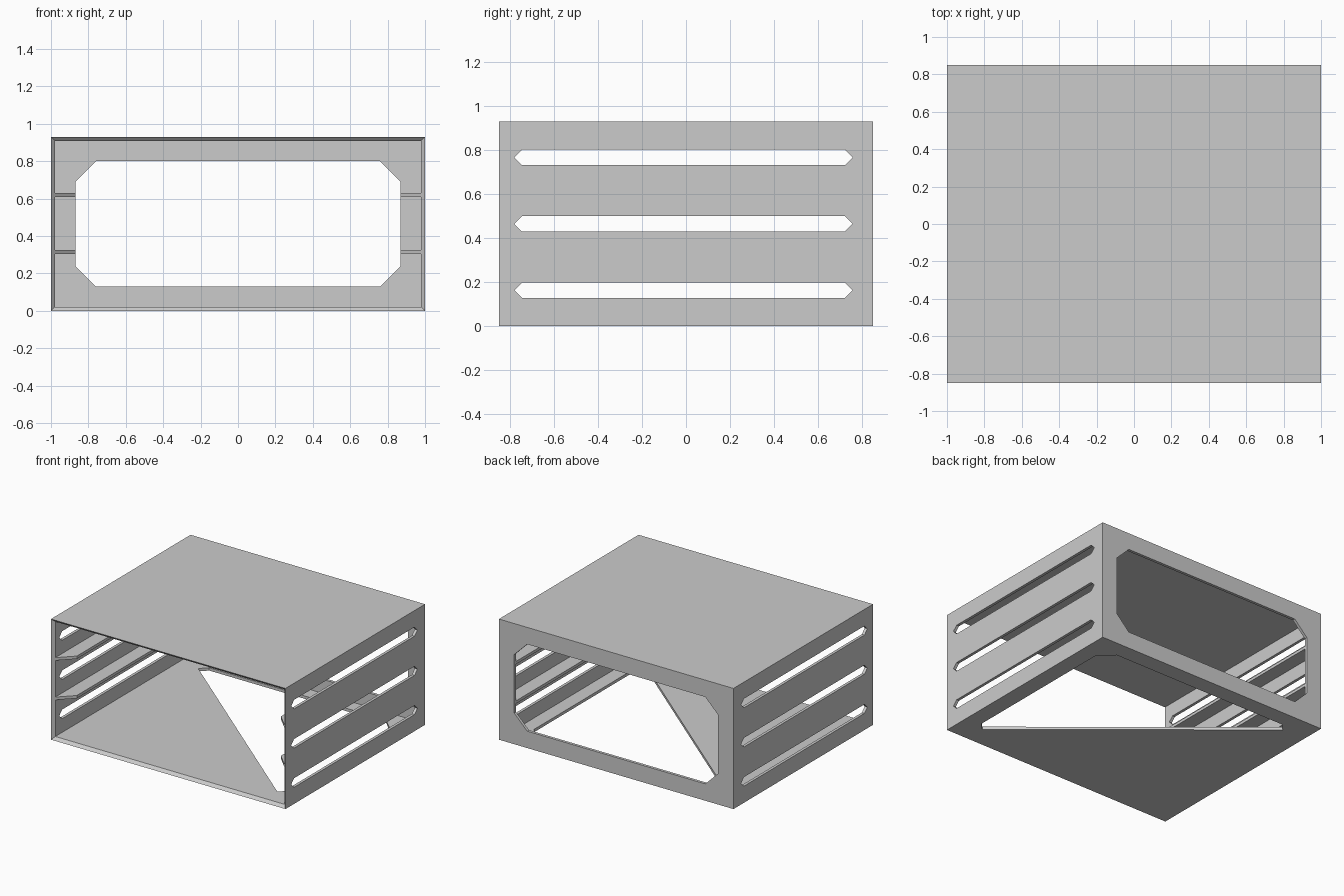
import bpy, bmesh
from mathutils import Vector

if "Cube" in bpy.data.objects:
    bpy.data.objects.remove(bpy.data.objects["Cube"], do_unlink=True)

W, D, H, T = 1.0, 0.85, 0.93, 0.022   # half width, half depth, height, wall

grey = bpy.data.materials.new("plain grey")
grey.use_nodes = True
grey.diffuse_color = (0.6, 0.6, 0.6, 1)
grey.node_tree.nodes["Principled BSDF"].inputs["Base Color"].default_value = grey.diffuse_color


def loft(name, rings):
    """Skin a list of equal closed rings and cap both ends."""
    bm = bmesh.new()
    rows = [[bm.verts.new(p) for p in ring] for ring in rings]
    n = len(rows[0])
    for a, b in zip(rows, rows[1:]):
        for i in range(n):
            j = (i + 1) % n
            bm.faces.new((a[i], a[j], b[j], b[i]))
    bm.faces.new(rows[0])
    bm.faces.new(rows[-1])
    bmesh.ops.recalc_face_normals(bm, faces=bm.faces)
    mesh = bpy.data.meshes.new(name)
    bm.to_mesh(mesh)
    bm.free()
    mesh.materials.append(grey)
    obj = bpy.data.objects.new(name, mesh)
    bpy.context.collection.objects.link(obj)
    return obj


def prism(name, outline, axis, low, high):
    """Extrude a 2D outline along one axis."""
    def place(p, d):
        v = list(p)
        v.insert(axis, d)
        return Vector(v)
    return loft(name, [[place(p, d) for p in outline] for d in (low, high)])


def chamfered(x0, x1, z0, z1, c):
    return [(x0 + c, z0), (x1 - c, z0), (x1, z0 + c), (x1, z1 - c),
            (x1 - c, z1), (x0 + c, z1), (x0, z1 - c), (x0, z0 + c)]


def frame(y, inset):
    x, z0, z1 = W - inset, inset, H - inset
    return [(-x, y, z0), (x, y, z0), (x, y, z1), (-x, y, z1)]


# Open-fronted case with a mitred front lip
case = loft("case", [frame(D, 0), frame(-D, 0), frame(-D + T, T), frame(D - T, T)])

# Back window
cutters = [prism("back_window_cutter", chamfered(-0.87, 0.87, 0.13, 0.80, 0.11),
                 1, D - 0.1, D + 0.1)]

# Pointed slots through both side walls
for z in (0.163, 0.465, 0.767):
    r = 0.035
    slot = [(-0.78, z), (-0.78 + r, z - r), (0.757 - r, z - r),
            (0.757, z), (0.757 - r, z + r), (-0.78 + r, z + r)]
    cutters.append(prism("side_slot_cutter", slot, 0, -W - 0.1, W + 0.1))

# Triangular floor opening with clipped corners
x, y, c, e = W - 0.13, D - 0.13, 0.11, 0.055
floor_hole = [(x, y - c), (x - c, y), (-0.75, y), (-0.75 - e, y - e),
              (x - e, -0.63 - e), (x, -0.63)]
cutters.append(prism("floor_opening_cutter", floor_hole, 2, -0.1, 0.1))

bpy.context.view_layer.objects.active = case
for cutter in cutters:
    cutter.hide_render = True
    mod = case.modifiers.new("cut", "BOOLEAN")
    mod.operation, mod.solver, mod.object = "DIFFERENCE", "EXACT", cutter
    bpy.ops.object.modifier_apply(modifier=mod.name)
    bpy.data.objects.remove(cutter, do_unlink=True)

# Two shelf rails per side, tapered at the front
for side, label in ((1, "left"), (-1, "right")):
    for z, level in ((0.304, "lower"), (0.608, "upper")):
        outer, inner, front = W - T, 0.87, -D + T
        rail = [(side * outer, front), (side * inner, front + outer - inner),
                (side * inner, D - T), (side * outer, D - T)]
        prism(f"{label}_{level}_rail", rail, 2, z, z + T)
